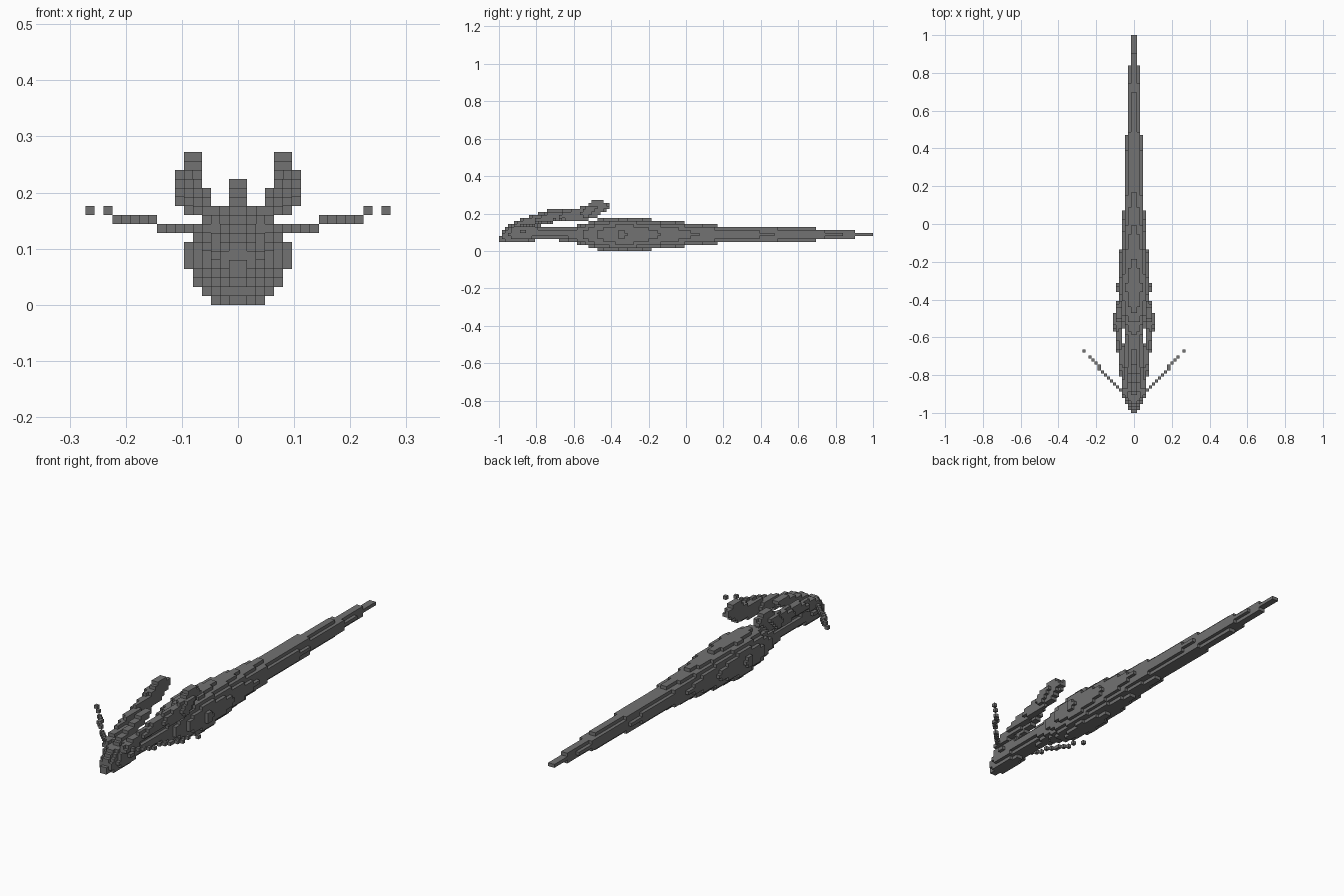
import bpy
import bmesh
from mathutils import Vector

CELL = 0.016          # edge length of one block
SLICES = 125          # blocks along the whole length
filled = set()        # blocks already used by earlier parts

default = bpy.data.objects.get("Cube")
if default:
    bpy.data.objects.remove(default)

grey = bpy.data.materials.new("stone_grey")
grey.use_nodes = True
grey.diffuse_color = (0.17, 0.17, 0.17, 1)
grey.node_tree.nodes["Principled BSDF"].inputs["Base Color"].default_value = grey.diffuse_color


def centre(cell):
    i, j, k = cell
    return Vector(((i + 0.5) * CELL, (j + 0.5) * CELL - 1, (k + 0.5) * CELL))


def sample(knots, y):
    """Interpolate x, z and the two radii of a swept ellipse at y."""
    for a, b in zip(knots, knots[1:]):
        if a[0] <= y <= b[0]:
            t = (y - a[0]) / (b[0] - a[0])
            return [p + (q - p) * t for p, q in zip(a[1:], b[1:])]


def sweep(knots, side=1):
    """Blocks inside an elliptical section that travels along y."""
    cells = set()
    for j in range(SLICES):
        section = sample(knots, centre((0, j, 0)).y)
        if not section:
            continue
        x, z, rx, rz = section
        for i in range(-18, 18):
            for k in range(18):
                c = centre((i, j, k))
                if ((c.x - x * side) / rx) ** 2 + ((c.z - z) / rz) ** 2 <= 1:
                    cells.add((i, j, k))
    return cells


def thread(start, end, gap, side):
    """Single-block diagonal line with one missing block."""
    cells = set()
    for j in range(SLICES):
        y = centre((0, j, 0)).y
        if start[1] <= y <= end[1]:
            p = Vector(start).lerp(Vector(end), (y - start[1]) / (end[1] - start[1]))
            i = int(p.x / CELL)
            if i != gap:
                cells.add((i if side > 0 else -1 - i, j, int(p.z / CELL)))
    return cells


def build(name, cells):
    """Make the outer skin of a set of blocks."""
    cells = cells - filled
    filled.update(cells)
    bm = bmesh.new()
    corners = {}

    def corner(key):
        if key not in corners:
            corners[key] = bm.verts.new(centre(key) - Vector((CELL, CELL, CELL)) / 2)
        return corners[key]

    for cell in cells:
        for axis in range(3):
            u, v = (axis + 1) % 3, (axis + 2) % 3
            for step in (0, 1):
                other = list(cell)
                other[axis] += 2 * step - 1
                if tuple(other) in cells:
                    continue
                quad = []
                for a, b in ((0, 0), (1, 0), (1, 1), (0, 1)):
                    key = list(cell)
                    key[axis] += step
                    key[u] += a
                    key[v] += b
                    quad.append(corner(tuple(key)))
                bm.faces.new(quad if step else quad[::-1])
    mesh = bpy.data.meshes.new(name)
    bm.to_mesh(mesh)
    bm.free()
    mesh.materials.append(grey)
    bpy.context.collection.objects.link(bpy.data.objects.new(name, mesh))


# Body with long tapering tail: y, x, z, half width, half height
build("body_and_tail", sweep([
    (-0.64, 0, .088, .044, .036), (-0.56, 0, .088, .055, .055),
    (-0.47, 0, .088, .074, .081), (-0.34, 0, .088, .091, .092),
    (-0.22, 0, .088, .081, .083), (-0.01, 0, .088, .060, .065),
    (0.11, 0, .088, .054, .050), (0.45, 0, .088, .041, .042),
    (0.70, 0, .088, .030, .033), (0.91, 0, .088, .021, .017),
    (1.0, 0, .088, .018, .010)]))

# Head and neck
build("head_and_neck", sweep([
    (-1.0, 0, .056, .018, .011), (-0.97, 0, .085, .032, .042),
    (-0.92, 0, .095, .050, .054), (-0.87, 0, .100, .058, .060),
    (-0.82, 0, .105, .050, .050), (-0.76, 0, .095, .042, .038),
    (-0.60, 0, .090, .044, .036)]))

# Swept-back crest on the head
build("crest", sweep([
    (-0.91, 0, .145, .018, .020), (-0.82, 0, .165, .018, .028),
    (-0.74, 0, .195, .014, .026), (-0.66, 0, .212, .012, .010)]))

# Horns and whiskers on both sides
for label, side in (("left", 1), ("right", -1)):
    build(label + "_horn", sweep([
        (-0.92, .042, .135, .018, .020), (-0.80, .054, .165, .020, .026),
        (-0.70, .066, .183, .018, .030), (-0.60, .080, .192, .020, .030),
        (-0.53, .085, .205, .026, .040), (-0.47, .080, .235, .023, .052),
        (-0.44, .078, .235, .018, .030), (-0.41, .075, .238, .014, .012)], side))
    build(label + "_whisker", thread((.05, -0.90, .128), (.27, -0.67, .168), 15, side))
